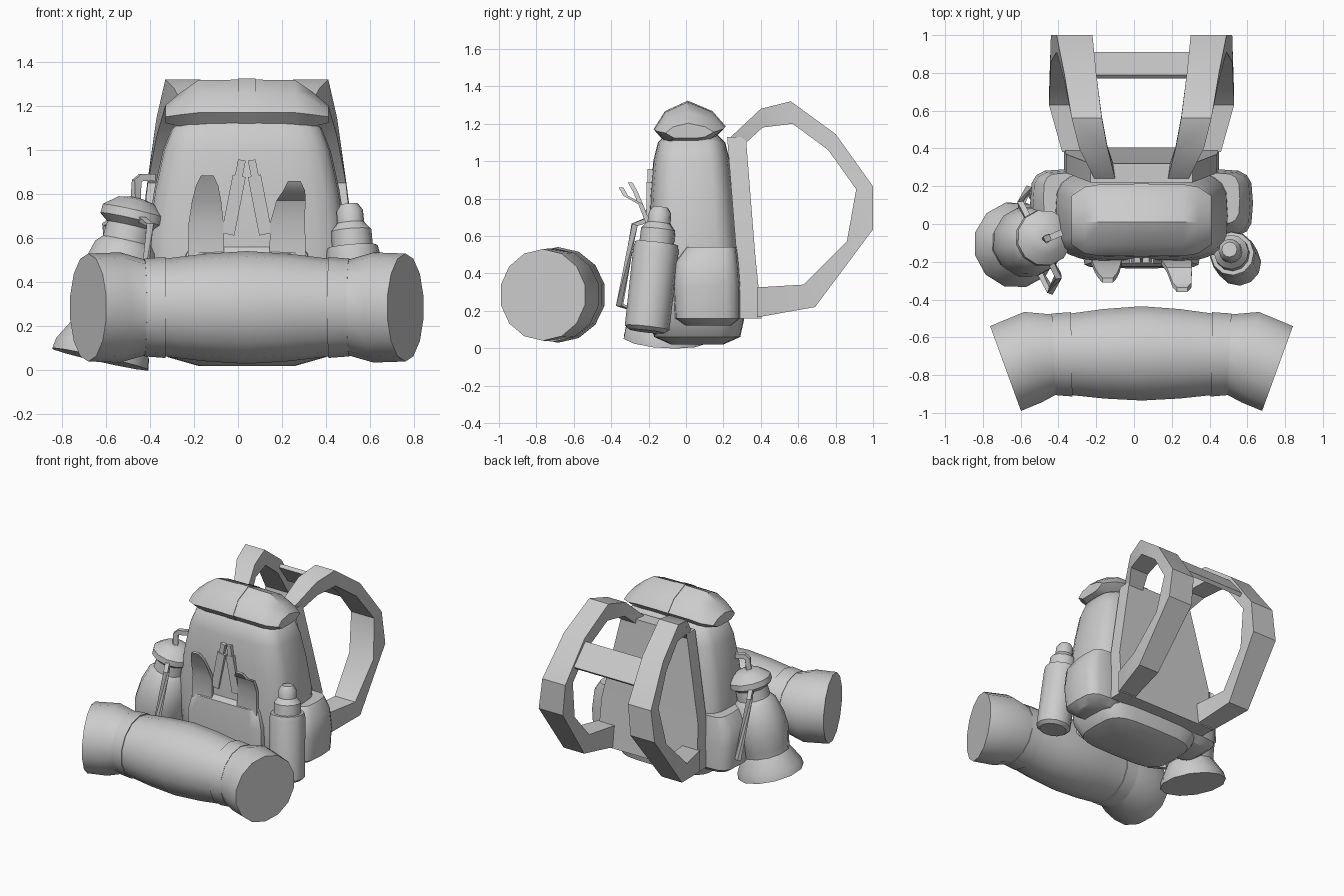
import bpy, bmesh
from math import sin, cos, pi, radians, copysign
from mathutils import Vector, Matrix

cube = bpy.data.objects.get("Cube")
if cube:
    bpy.data.objects.remove(cube, do_unlink=True)

CX = 0.04  # the pack's own centre line
grey = bpy.data.materials.new("warm_grey")
grey.use_nodes = True
grey.diffuse_color = (0.6, 0.6, 0.6, 1)
grey.node_tree.nodes["Principled BSDF"].inputs["Base Color"].default_value = (0.6, 0.6, 0.6, 1)
parts = []


def loft(name, rings, closed=False):
    """Skin a list of equal-length point rings into one capped solid."""
    bm = bmesh.new()
    rows = [[bm.verts.new(p) for p in ring] for ring in rings]
    n = len(rows[0])
    pairs = list(zip(rows, rows[1:])) + ([(rows[-1], rows[0])] if closed else [])
    for a, b in pairs:
        for i in range(n):
            j = (i + 1) % n
            bm.faces.new((a[i], a[j], b[j], b[i]))
    if not closed:
        bm.faces.new(rows[0])
        bm.faces.new(rows[-1])
    bmesh.ops.recalc_face_normals(bm, faces=bm.faces)
    mesh = bpy.data.meshes.new(name)
    bm.to_mesh(mesh)
    bm.free()
    mesh.materials.append(grey)
    ob = bpy.data.objects.new(name, mesh)
    bpy.context.collection.objects.link(ob)
    parts.append(ob)
    return ob


def lathe(name, profile, base, top, sides=12):
    """Turn (height, radius) pairs about the axis from base to top."""
    base = Vector(base)
    axis = (Vector(top) - base).normalized()
    q = axis.to_track_quat('Z', 'Y')
    return loft(name, [[base + axis * h + q @ Vector((r * cos(2 * pi * i / sides), r * sin(2 * pi * i / sides), 0))
                        for i in range(sides)] for h, r in profile])


def rod(name, points, r):
    """Square rod along a path."""
    pts = [Vector(p) for p in points]
    rings = []
    for i, p in enumerate(pts):
        t = pts[min(i + 1, len(pts) - 1)] - pts[max(i - 1, 0)]
        q = t.to_track_quat('Z', 'Y')
        rings.append([p + q @ Vector((r * cos(a), r * sin(a), 0))
                      for a in (pi / 4, 3 * pi / 4, 5 * pi / 4, 7 * pi / 4)])
    return loft(name, rings)


def soft_ring(cx, hx, y0, y1, z, n=24, power=0.5):
    """Rounded rectangle at one height."""
    ring = []
    for i in range(n):
        c, s = cos(2 * pi * i / n), sin(2 * pi * i / n)
        ring.append((cx + hx * copysign(abs(c) ** power, c),
                     (y0 + y1) / 2 + (y1 - y0) / 2 * copysign(abs(s) ** power, s), z))
    return ring


def box(name, cx, cy, cz, sx, sy, sz, tilt=0):
    """Box leaned sideways by tilt degrees."""
    m = Matrix.Translation((cx, cy, cz)) @ Matrix.Rotation(radians(tilt), 4, 'Y')
    return loft(name, [[m @ Vector((x * sx / 2, y * sy / 2, z * sz / 2))
                        for x, y in ((-1, -1), (1, -1), (1, 1), (-1, 1))] for z in (-1, 1)])


# Main bag: half width, front, back, height
body = [(0.22, -0.08, 0.2, 0.02), (0.36, -0.17, 0.29, 0.06), (0.43, -0.2, 0.31, 0.15),
        (0.46, -0.2, 0.3, 0.4), (0.455, -0.2, 0.28, 0.6), (0.42, -0.19, 0.26, 0.82),
        (0.38, -0.175, 0.235, 1.0), (0.34, -0.15, 0.21, 1.1), (0.28, -0.11, 0.17, 1.14)]
loft("main_bag", [soft_ring(CX, *b) for b in body])

# Front pocket
loft("front_pocket", [soft_ring(CX, hx, y, -0.1, z, 16, 0.35) for hx, y, z in
                      ((0.26, -0.17, 0.07), (0.31, -0.23, 0.14), (0.31, -0.235, 0.4),
                       (0.28, -0.225, 0.53), (0.26, -0.2, 0.56))])

# Side pockets
for side, word in ((1, "left"), (-1, "right")):
    loft(word + "_side_pocket", [soft_ring(CX + side * 0.4, hx, y0, y1, z, 16, 0.55) for hx, y0, y1, z in
                                 ((0.12, 0.0, 0.24, 0.12), (0.175, -0.06, 0.29, 0.16), (0.19, -0.07, 0.29, 0.33),
                                  (0.175, -0.06, 0.28, 0.46), (0.12, 0.0, 0.27, 0.54))])

# Lid roll with tapered ends, and its centre strap
lid = [(-0.17, 1.17), (-0.11, 1.265), (0.01, 1.32), (0.14, 1.265),
       (0.21, 1.185), (0.14, 1.11), (0.07, 1.09), (-0.1, 1.09)]


def lid_ring(x, sy=1.0, sz=1.0, lift=0.0):
    return [(CX + x, 0.02 + (y - 0.02) * sy, 1.14 + (z - 1.14) * sz + lift) for y, z in lid]


loft("lid", [lid_ring(x, sy, sz) for x, sy, sz in
             ((-0.37, 0.68, 0.35), (-0.3, 0.93, 0.68), (-0.22, 1, 0.98), (0, 1, 1),
              (0.22, 1, 0.98), (0.3, 0.93, 0.68), (0.37, 0.68, 0.35))])
loft("lid_strap", [lid_ring(x, 1.02, 1.02) for x in (-0.04, 0.04)])

# Back panel, narrow at the top
loft("back_panel", [[(CX - w, y0, z), (CX + w, y0, z), (CX + w, y1, z), (CX - w, y1, z)]
                    for w, y0, y1, z in ((0.41, 0.29, 0.405, 0.16), (0.4, 0.27, 0.37, 0.5),
                                         (0.27, 0.22, 0.32, 1.13))])

# Shoulder straps: outer y z, inner y z, near and far distance from the centre line
strap = [(0.24, 1.13, 0.29, 1.07, 0.14, 0.25), (0.4, 1.28, 0.41, 1.18, 0.18, 0.33),
         (0.56, 1.32, 0.57, 1.2, 0.21, 0.37), (0.8, 1.145, 0.76, 1.06, 0.24, 0.41),
         (1.0, 0.865, 0.91, 0.85, 0.26, 0.45), (1.0, 0.635, 0.86, 0.57, 0.28, 0.48),
         (0.69, 0.22, 0.63, 0.34, 0.32, 0.49), (0.38, 0.165, 0.38, 0.325, 0.28, 0.42)]
for side, word in ((1, "left"), (-1, "right")):
    loft(word + "_shoulder_strap", [[(CX + side * a, oy, oz), (CX + side * b, oy, oz),
                                     (CX + side * b, iy, iz), (CX + side * a, iy, iz)]
                                    for oy, oz, iy, iz, a, b in strap])
loft("chest_strap", [[(CX + x, 0.79, 1.12), (CX + x, 0.91, 0.97), (CX + x, 0.89, 0.95), (CX + x, 0.77, 1.1)]
                     for x in (-0.27, 0.27)])

# Front tongues that bend away from the bag
for word, cx, lean, tip_y, tip_z in (("right", -0.145, 0.005, -0.31, 0.885), ("left", 0.225, 0.03, -0.36, 0.86)):
    rows = [(0, 0.083, -0.22, 0.5), (0, 0.079, -0.215, 0.67), (lean * 0.5, 0.066, -0.255, 0.77),
            (lean, 0.05, tip_y + 0.025, tip_z - 0.045), (lean, 0.028, tip_y, tip_z)]
    loft(word + "_front_tongue", [[(cx + dx - w, y, z), (cx + dx + w, y, z),
                                   (cx + dx + w, y + 0.025, z), (cx + dx - w, y + 0.025, z)]
                                  for dx, w, y, z in rows])

# Zip pulls, splayed downwards
for side, word in ((1, "left"), (-1, "right")):
    box(word + "_zip_pull", CX + side * 0.06, -0.195, 0.75, 0.06, 0.03, 0.27, -side * 11)
    box(word + "_zip_tab", CX + side * 0.03, -0.19, 0.915, 0.035, 0.03, 0.08, -side * 11)

# Bed roll: the ends flare and turn forwards
SIDES = 14


def roll_ring(x, y, r, yaw=0.0, z=0.285):
    a = radians(yaw)
    return [(x + r * cos(t) * sin(a), y + r * cos(t) * cos(a), z + r * sin(t))
            for t in (2 * pi * (i + 0.5) / SIDES for i in range(SIDES))]


half = [(0.72, -0.765, 0.245, 20), (0.575, -0.705, 0.25, 11), (0.46, -0.69, 0.217, 3),
        (0.37, -0.69, 0.222, 1), (0.2, -0.687, 0.243, 0)]
rings = [roll_ring(CX - x, y, r, -a) for x, y, r, a in half] + [roll_ring(CX, -0.685, 0.256)]
rings += [roll_ring(CX + x, y, r, a) for x, y, r, a in reversed(half)]
loft("bed_roll", rings)
for side, word in ((1, "left"), (-1, "right")):
    loft(word + "_roll_band", [roll_ring(CX + side * 0.465, -0.69, 0.222, side * 3),
                               roll_ring(CX + side * 0.37, -0.69, 0.229, side)])

# Water bottle
lathe("water_bottle", [(0, 0.095), (0.02, 0.12), (0.44, 0.122), (0.475, 0.115), (0.476, 0.093), (0.55, 0.092),
                       (0.585, 0.062), (0.64, 0.06), (0.67, 0.04)],
      (0.555, -0.21, 0.09), (0.505, -0.135, 0.755), 12)

# Lantern, leaning towards the bag
foot, head = Vector((-0.625, -0.11, 0.05)), Vector((-0.46, -0.07, 0.78))
lathe("lantern", [(0, 0.23), (0.05, 0.222), (0.15, 0.165), (0.19, 0.17), (0.28, 0.19), (0.4, 0.18), (0.52, 0.145),
                  (0.55, 0.115), (0.62, 0.11), (0.65, 0.15), (0.69, 0.148), (0.74, 0.085), (0.75, 0.04)],
      foot, head, 12)
rod("lantern_hook", [(-0.465, -0.08, 0.76), (-0.46, -0.075, 0.86), (-0.44, -0.07, 0.875), (-0.38, -0.045, 0.875)], 0.024)

# Lantern handle bars, one on each side of the axis
for side, word in ((1, "front"), (-1, "back")):
    rod("lantern_" + word + "_bar",
        [(-0.5 + side * dx, -0.085 + side * dy, z) for dx, dy, z in
         ((0.04, -0.08, 0.7), (0.1, -0.19, 0.66), (0.06, -0.27, 0.23), (-0.01, -0.15, 0.2))], 0.022)

# Smooth shading that keeps hard edges
for ob in bpy.context.selected_objects:
    ob.select_set(False)
for ob in parts:
    ob.select_set(True)
bpy.context.view_layer.objects.active = parts[0]
bpy.ops.object.shade_smooth_by_angle(angle=radians(35))
